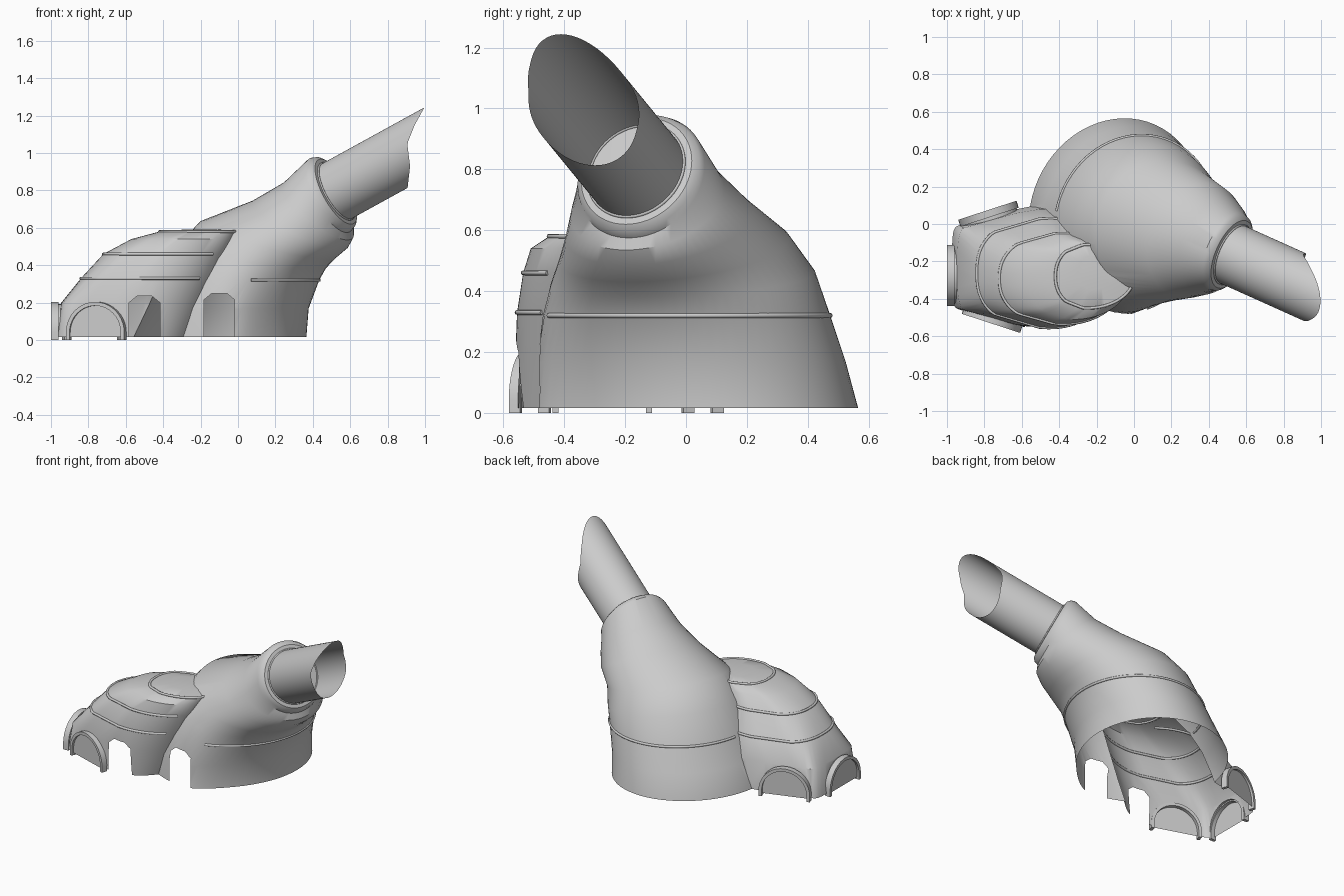
import bpy, bmesh, math
from mathutils import Vector

cube = bpy.data.objects.get("Cube")
if cube:
    bpy.data.objects.remove(cube)

H = Vector((0.912, -0.41, 0))      # heading of the spout, on plan
P = Vector((0.41, 0.912, 0))       # sideways to the heading
Z = Vector((0, 0, 1))
D = (H * 0.894 + Z * 0.448).normalized()
W = (H * 0.448 - Z * 0.894).normalized()
COLLAR = Vector((0.49, -0.147, 0.775))
N = 64


def add_mesh(name, bm):
    mesh = bpy.data.meshes.new(name)
    bm.to_mesh(mesh)
    bm.free()
    ob = bpy.data.objects.new(name, mesh)
    bpy.context.collection.objects.link(ob)
    return ob


def loft(name, rings, capped=True):
    bm = bmesh.new()
    rows = [[bm.verts.new(p) for p in ring] for ring in rings]
    for a, b in zip(rows, rows[1:]):
        for i in range(len(a)):
            j = (i + 1) % len(a)
            bm.faces.new((a[i], a[j], b[j], b[i]))
    if capped:
        bm.faces.new(rows[0])
        bm.faces.new(rows[-1])
        bmesh.ops.recalc_face_normals(bm, faces=bm.faces)
    return add_mesh(name, bm)


def tube(name, points, radius, closed=False):
    curve = bpy.data.curves.new(name, "CURVE")
    curve.dimensions = "3D"
    curve.bevel_depth = radius
    curve.bevel_resolution = 2
    curve.use_fill_caps = True
    spline = curve.splines.new("POLY")
    spline.points.add(len(points) - 1)
    for sp, p in zip(spline.points, points):
        sp.co = (*p, 1)
    spline.use_cyclic_u = closed
    ob = bpy.data.objects.new(name, curve)
    bpy.context.collection.objects.link(ob)
    return ob


def select(ob):
    bpy.ops.object.select_all(action="DESELECT")
    ob.select_set(True)
    bpy.context.view_layer.objects.active = ob


def boolean(ob, other, operation):
    mod = ob.modifiers.new("bool", "BOOLEAN")
    mod.operation, mod.solver, mod.object = operation, "EXACT", other
    select(ob)
    bpy.ops.object.modifier_apply(modifier=mod.name)
    bpy.data.objects.remove(other)


def smooth(ob, angle=35):
    select(ob)
    bpy.ops.object.shade_smooth_by_angle(angle=math.radians(angle))


def arc(start, end, count):
    return [math.radians(start + (end - start) * i / count) for i in range(count + 1)]


TURN = arc(0, 360, N)[:-1]


# Main tower: each section gives spine (s, z), belly (s, z), side shift, half width
def tower_point(row, t):
    s1, z1, s2, z2, shift, half = row
    mid = H * (s1 + s2) / 2 + Z * (z1 + z2) / 2 + P * shift
    reach = H * (s2 - s1) / 2 + Z * (z2 - z1) / 2
    p = mid + reach * math.cos(t) + P * half * math.sin(t)
    if p.y < -0.2:
        # swelling of the wall around the gate
        p.y -= 0.05 * max(0, 1 - p.z / 0.6) * math.exp(-((p.x + 0.03) / 0.16) ** 2)
    return p


BAND = (-0.42, 0.32, 0.42, 0.32, 0.015, 0.468)
SECTIONS = [
    (-0.57, -0.04, 0.34, -0.04, 0.01, 0.53),
    (-0.565, 0.02, 0.34, 0.02, 0.01, 0.52),
    (-0.49, 0.17, 0.355, 0.17, 0.005, 0.505),
    BAND,
    (-0.33, 0.50, 0.46, 0.38, 0.025, 0.435),
    (-0.2, 0.64, 0.52, 0.43, 0.03, 0.38),
    (0.09, 0.75, 0.585, 0.485, 0.055, 0.318),
    (0.27, 0.85, 0.615, 0.535, 0.06, 0.265),
]
rings = [[tower_point(row, t) for t in TURN] for row in SECTIONS]


def axis_ring(radius, along):
    c = COLLAR + D * along
    return [c + (W * math.cos(t) + P * math.sin(t)) * radius for t in TURN]


for radius, along in ((0.224, 0), (0.215, 0.025), (0.195, 0.042), (0.16, 0.045)):
    rings.append(axis_ring(radius, along))
shell = loft("building_shell", rings)


# Side dome: each level gives z, left, middle and right x, front and back y, squareness
def dome_point(level, t):
    z, left, mid, right, front, back, power = level
    c, s = math.cos(t), math.sin(t)
    u, v = c, s
    if c < 0:
        u = -abs(c) ** (2 / power)
        v = math.copysign(abs(s) ** (2 / power), s)
        # flat slanting walls that carry the front and back arches
        trim = max(1, 0.955 * abs(v) - 0.377 * u)
        u, v = u / trim, v / trim
    x = mid + u * (mid - left if c < 0 else right - mid)
    return Vector((x, (front + back) / 2 + v * (back - front) / 2, z))


LEVELS = [
    (-0.03, -0.98, -0.55, -0.25, -0.56, 0.10, 5),
    (0.2, -0.945, -0.5, -0.15, -0.56, 0.08, 4),
    (0.33, -0.84, -0.45, -0.1, -0.555, 0.03, 2.5),
    (0.46, -0.72, -0.38, -0.05, -0.535, -0.05, 2.3),
    (0.54, -0.57, -0.32, -0.02, -0.51, -0.08, 2.2),
    (0.58, -0.42, -0.25, 0.0, -0.45, -0.11, 2.2),
    (0.59, -0.3, -0.23, -0.08, -0.35, -0.17, 2),
]
dome = loft("dome", [[dome_point(lv, t) for t in TURN] for lv in LEVELS])
boolean(shell, dome, "UNION")

# Three arched dormers around the dome, with raised flat trim
ARCHES = {
    "front": (Vector((-0.76, -0.518, 0)), Vector((-0.31, -0.95, 0))),
    "side": (Vector((-0.985, -0.275, 0)), Vector((-1, 0, 0))),
    "back": (Vector((-0.78, 0.06, 0)), Vector((-0.31, 0.95, 0))),
}


def arch_line(spot, across, foot, grow):
    half = 0.152 + grow
    line = [spot + across * half * math.cos(t) + Z * (0.04 + half * math.sin(t))
            for t in arc(0, 180, 20)]
    return [spot + across * half + Z * foot] + line + [spot - across * half + Z * foot]


for name, (spot, out) in ARCHES.items():
    out.normalize()
    across = out.cross(Z)
    front = arch_line(spot, across, -0.06, 0)
    dormer = loft("dormer", [front, [p - out * 0.17 for p in front]])
    boolean(shell, dormer, "UNION")
    inner = arch_line(spot, across, 0, -0.008)
    outer = arch_line(spot, across, 0, 0.012)
    trim = loft(name + "_arch_trim",
                [[a + out * 0.014, b + out * 0.014, b - out * 0.025, a - out * 0.025]
                 for a, b in zip(inner, outer)])
    smooth(trim)

# Two gateways through the front wall
GATES = ((-0.5, 0.235), (-0.1, 0.25))
for gx, top in GATES:
    shape = [(-0.082, -0.1), (0.082, -0.1), (0.082, top - 0.035),
             (0.04, top), (-0.04, top), (-0.082, top - 0.035)]
    gate = loft("gate_cutter", [[Vector((gx + x, y, z)) for x, z in shape]
                                for y in (-0.75, -0.3)])
    boolean(shell, gate, "DIFFERENCE")

# Open the gate pockets and the underside so the shell is hollow
bm = bmesh.new()
bm.from_mesh(shell.data)
pockets = []
for f in bm.faces:
    c = f.calc_center_median()
    in_gate = any(abs(c.x - gx) < 0.084 and c.z < top + 0.002 for gx, top in GATES)
    if in_gate and -0.75 < c.y < -0.29 and (abs(f.normal.y) < 0.002 or c.y > -0.302):
        pockets.append(f)
bmesh.ops.delete(bm, geom=pockets, context="FACES")
bmesh.ops.bisect_plane(bm, geom=bm.verts[:] + bm.edges[:] + bm.faces[:],
                       plane_co=(0, 0, 0.016), plane_no=Z, clear_inner=True)
bm.to_mesh(shell.data)
bm.free()
smooth(shell)

# Raised bands on tower and dome
tube("tower_band", [tower_point(BAND, t) for t in arc(-55, 195, 60)], 0.008)
for name, level, gap in (("lower", 2, 46), ("middle", 3, 42), ("top", 5, 20)):
    tube(name + "_dome_band",
         [dome_point(LEVELS[level], t) for t in arc(gap, 360 - gap, 60)], 0.008)
tube("collar_bead", axis_ring(0.168, 0.045), 0.006, closed=True)

# Open spout with a ragged slanted mouth
MOUTH = ((0.8, 0.905), (0.93, 0.92), (1.05, 0.905), (1.15, 0.945), (1.25, 1.0))


def mouth_x(z):
    for (z1, x1), (z2, x2) in zip(MOUTH, MOUTH[1:]):
        if z <= z2:
            return x1 + (x2 - x1) * (z - z1) / (z2 - z1)
    return MOUTH[-1][1]


start = axis_ring(0.167, 0.03)
end = []
for p in start:
    q = p.copy()
    for _ in range(12):
        q = p + D * (mouth_x(q.z) - p.x) / D.x
    end.append(q)
spout = loft("spout", [start, end], capped=False)
smooth(spout)
